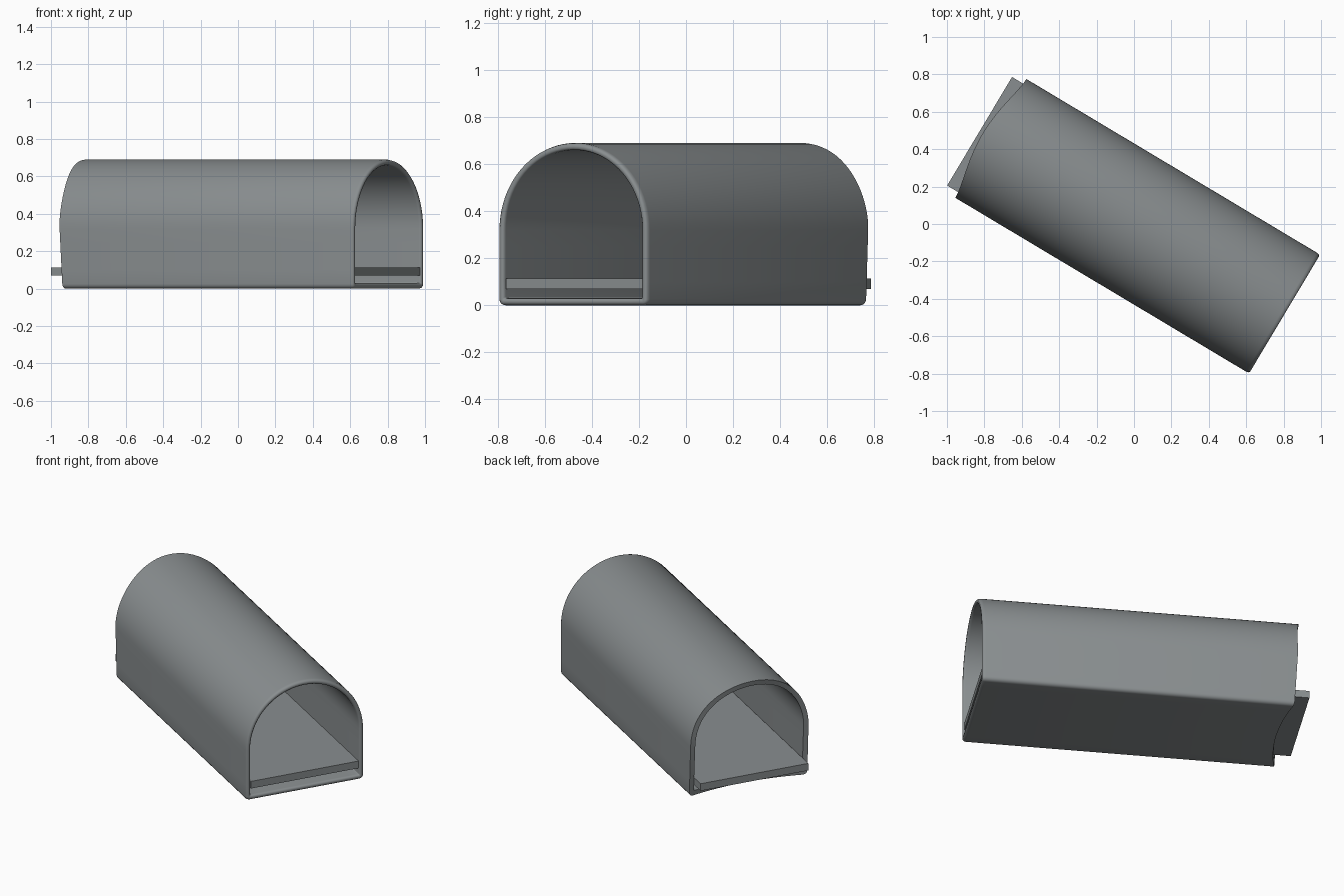
import bpy, bmesh, math
from mathutils import Matrix

if "Cube" in bpy.data.objects:
    bpy.data.objects.remove(bpy.data.objects["Cube"])

TURN = Matrix.Rotation(math.radians(-30.87), 4, 'Z')
HALF, SPRING, FRONT = 0.37, 0.32, 0.938

grey = bpy.data.materials.new("slate grey")
grey.diffuse_color = (0.25, 0.27, 0.277, 1)
grey.use_nodes = True
grey.node_tree.nodes["Principled BSDF"].inputs["Base Color"].default_value = grey.diffuse_color


def finish(name, bm, angle):
    """Turn the part to its diagonal position and make it an object."""
    bmesh.ops.recalc_face_normals(bm, faces=bm.faces)
    bm.transform(TURN)
    mesh = bpy.data.meshes.new(name)
    bm.to_mesh(mesh)
    bm.free()
    mesh.materials.append(grey)
    obj = bpy.data.objects.new(name, mesh)
    bpy.context.collection.objects.link(obj)
    bpy.ops.object.select_all(action='DESELECT')
    obj.select_set(True)
    bpy.context.view_layer.objects.active = obj
    bpy.ops.object.shade_smooth_by_angle(angle=math.radians(angle))
    return obj


def section(t):
    """Arch outline (v, z), inset by t, with rounded floor corners."""
    w = HALF - t
    r = max(0.006, 0.025 - t)
    pts = [(w * math.cos(math.pi * i / 40), SPRING + w * math.sin(math.pi * i / 40))
           for i in range(41)]
    for k in range(1, 4):
        pts.append((-w, SPRING + (t + r - SPRING) * k / 4))
    for k in range(5):
        a = math.pi + math.pi / 2 * k / 4
        pts.append((-w + r + r * math.cos(a), t + r + r * math.sin(a)))
    for k in range(1, 12):
        pts.append(((-w + r) * (1 - k / 6), t))
    for k in range(5):
        a = -math.pi / 2 + math.pi / 2 * k / 4
        pts.append((w - r + r * math.cos(a), t + r + r * math.sin(a)))
    for k in range(1, 4):
        pts.append((w, t + r + (SPRING - t - r) * k / 4))
    return pts


def back_end(v, z):
    """Curved rear edge: the crown reaches back, the floor is hollowed in."""
    mid = max(0, 1 - (v / HALF) ** 2)
    side = -0.872 - 0.02 * min(z / 0.35, 1)
    centre = -0.825 - 0.118 * z / 0.69
    return side * (1 - mid) + centre * mid


# Arched tunnel shell: rings run outside, round the front rim, then inside
rings = [(0, None), (0, FRONT - 0.02), (0.003, FRONT - 0.007), (0.01, FRONT),
         (0.022, FRONT), (0.028, FRONT - 0.006), (0.03, FRONT - 0.015), (0.03, None)]
bm = bmesh.new()
loops = [[bm.verts.new((back_end(v, z) if u is None else u, v, z)) for v, z in section(t)]
         for t, u in rings]
n = len(loops[0])
for a, b in zip(loops, loops[1:] + loops[:1]):
    for i in range(n):
        j = (i + 1) % n
        bm.faces.new((a[i], a[j], b[j], b[i]))
finish("arched_shell", bm, 50)

# Flat floor board, sticking out a little at the back
bm = bmesh.new()
bmesh.ops.create_cube(bm, size=1)
bm.transform(Matrix.Translation((-0.0165, 0.002, 0.0915))
             @ Matrix.Diagonal((1.893, 0.676, 0.045, 1)))
finish("floor_board", bm, 30)
